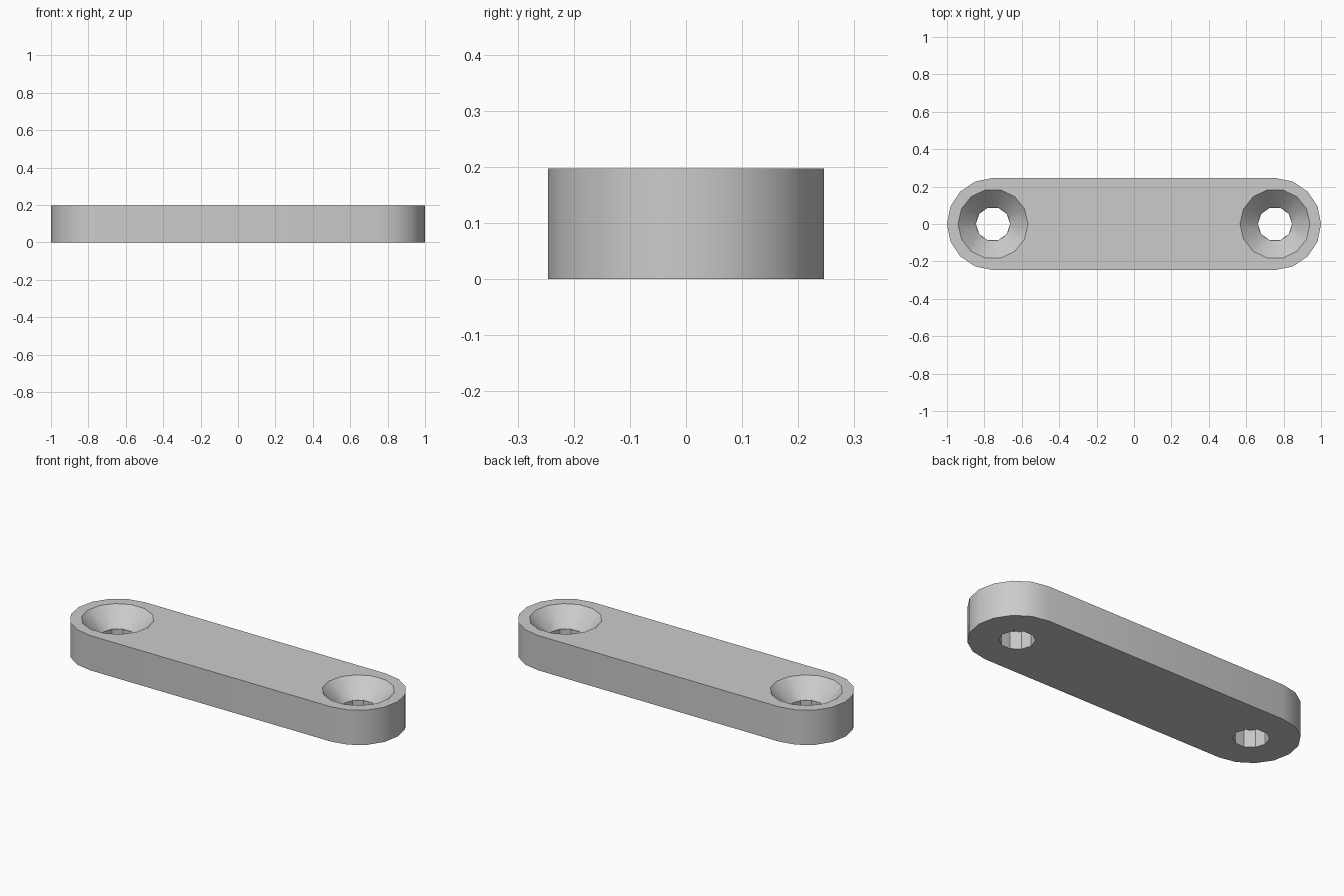
import bpy
import bmesh
from math import cos, sin, pi, radians

if "Cube" in bpy.data.objects:
    bpy.data.objects.remove(bpy.data.objects["Cube"])

HEIGHT = 0.197
END_R = 0.246        # radius of the rounded ends
HOLE_X = 1 - END_R   # hole and end centres
HOLE_R = 0.091
SINK_R = 0.187
SINK_Z = 0.098       # where the countersink meets the bore

grey = bpy.data.materials.new("light grey")
grey.use_nodes = True
colour = (0.6, 0.6, 0.6, 1)
grey.diffuse_color = colour
grey.node_tree.nodes["Principled BSDF"].inputs["Base Color"].default_value = colour


def ring(bm, x, z, radius, sides):
    return [bm.verts.new((x + radius * cos(2 * pi * i / sides),
                          radius * sin(2 * pi * i / sides), z)) for i in range(sides)]


def loft(name, make_ring, levels):
    """Closed solid from a bottom and a top ring."""
    bm = bmesh.new()
    low, high = [make_ring(bm, *level) for level in levels]
    n = len(low)
    bm.faces.new(low[::-1])
    bm.faces.new(high)
    for i in range(n):
        j = (i + 1) % n
        bm.faces.new((low[i], low[j], high[j], high[i]))
    mesh = bpy.data.meshes.new(name)
    bm.to_mesh(mesh)
    bm.free()
    mesh.materials.append(grey)
    obj = bpy.data.objects.new(name, mesh)
    bpy.context.collection.objects.link(obj)
    return obj


def slot_ring(bm, z):
    """Bar outline: two half circles of eight segments each."""
    verts = []
    for side, start in ((1, -pi / 2), (-1, pi / 2)):
        for i in range(9):
            a = start + pi * i / 8
            verts.append(bm.verts.new((side * HOLE_X + END_R * cos(a), END_R * sin(a), z)))
    return verts


# Bar with rounded ends
bar = loft("link_bar", slot_ring, [(0,), (HEIGHT,)])

# Bores and countersinks, cut at both ends
extra = 0.05
slope = (SINK_R - HOLE_R) / (HEIGHT - SINK_Z)
cutters = []
for side in (-1, 1):
    x = side * HOLE_X
    cutters.append(loft("countersink_cutter", ring,
                        [(x, SINK_Z, HOLE_R, 14),
                         (x, HEIGHT + extra, SINK_R + slope * extra, 14)]))
    cutters.append(loft("bore_cutter", ring,
                        [(x, -extra, HOLE_R, 10), (x, HEIGHT + extra / 2, HOLE_R, 10)]))

bpy.ops.object.select_all(action="DESELECT")
bar.select_set(True)
bpy.context.view_layer.objects.active = bar
for cutter in cutters:
    cutter.hide_render = True
    cut = bar.modifiers.new("cut", "BOOLEAN")
    cut.operation = "DIFFERENCE"
    cut.solver = "EXACT"
    cut.object = cutter
    bpy.ops.object.modifier_apply(modifier=cut.name)
    bpy.data.objects.remove(cutter)

# Smooth ends and countersinks, crisp rims and bores
bpy.ops.object.shade_smooth_by_angle(angle=radians(30))
